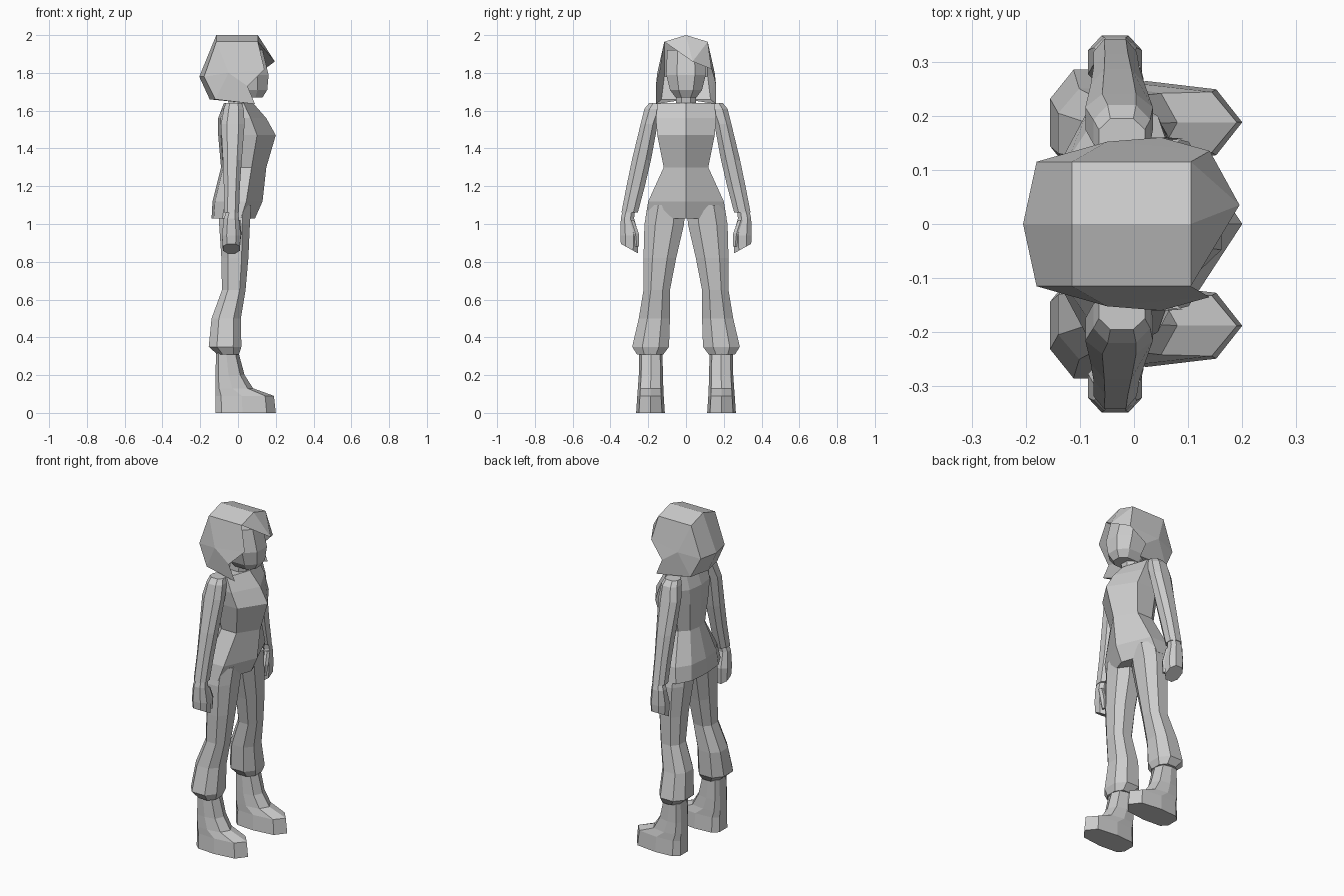
import bpy, bmesh

cube = bpy.data.objects.get("Cube")
if cube:
    bpy.data.objects.remove(cube, do_unlink=True)

grey = bpy.data.materials.new("plain_grey")
grey.use_nodes = True
COLOUR = (0.6, 0.6, 0.6, 1)
grey.diffuse_color = COLOUR
grey.node_tree.nodes["Principled BSDF"].inputs["Base Color"].default_value = COLOUR


def finish(name, bm):
    bmesh.ops.recalc_face_normals(bm, faces=bm.faces)
    mesh = bpy.data.meshes.new(name)
    bm.to_mesh(mesh)
    bm.free()
    mesh.materials.append(grey)
    obj = bpy.data.objects.new(name, mesh)
    bpy.context.collection.objects.link(obj)
    return obj


def loft(name, rings, shape, side=1, tilt=0):
    """Join rings of (z, back, front, inner y, outer y); tilt lowers the inner edge of the last ring."""
    bm = bmesh.new()
    loops = []
    for i, (z, x0, x1, y0, y1) in enumerate(rings):
        drop = tilt if i == len(rings) - 1 else 0
        loops.append([bm.verts.new(((x0 + x1 + u * (x1 - x0)) / 2,
                                    side * (y0 + y1 + v * (y1 - y0)) / 2,
                                    z + drop * v)) for u, v in shape])
    n = len(shape)
    for a, b in zip(loops, loops[1:]):
        for i in range(n):
            j = (i + 1) % n
            bm.faces.new((a[i], a[j], b[j], b[i]))
    bm.faces.new(loops[0])
    bm.faces.new(loops[-1])
    return finish(name, bm)


def symmetric(half):
    return half + [(u, -v) for u, v in reversed(half) if v]


OCTAGON = symmetric([(1, .45), (.5, 1), (-.5, 1), (-1, .45)])
HEXAGON = symmetric([(1, 0), (.45, 1), (-.5, 1), (-1, 0)])
TORSO = symmetric([(1, 0), (.35, 1), (-.5, 1), (-.9, .6), (-1, 0)])
FOOT = symmetric([(1, 0), (.7, .8), (-.1, 1), (-.8, .9), (-1, .5)])

# Tunic, neck and head
loft("tunic", [(z, back, front, -w, w) for z, back, front, w in (
    (1.03, -.14, .09, .215), (1.12, -.135, .13, .2), (1.3, -.09, .15, .118),
    (1.47, -.105, .2, .152), (1.56, -.105, .15, .16), (1.64, -.075, .08, .15))], TORSO)
loft("neck", [(1.58, -.06, .06, -.055, .055), (1.72, -.04, .08, -.05, .05)], OCTAGON)
loft("head", [(z, back, front, -w, w) for z, back, front, w in (
    (1.67, -.02, .13, .055), (1.71, -.05, .155, .085),
    (1.79, -.08, .162, .105), (1.92, -.08, .13, .1))], OCTAGON)

# Arms, hands, trouser legs and boots
for word, side in (("left", 1), ("right", -1)):
    loft(word + "_arm", [
        (1.64, -.065, .02, .12, .195), (1.61, -.075, .03, .12, .22),
        (1.53, -.09, .035, .15, .24), (1.34, -.08, .02, .185, .286),
        (1.2, -.075, .01, .218, .315), (1.06, -.075, .005, .255, .342)], OCTAGON, side)
    loft(word + "_hand", [
        (1.07, -.06, 0, .27, .335), (1.03, -.075, .005, .275, .345),
        (.94, -.085, .015, .25, .348), (.87, -.08, .01, .255, .345)], OCTAGON, side, .025)
    loft(word + "_thumb", [
        (1.02, -.02, .012, .275, .305), (.95, -.015, .018, .25, .285),
        (.88, -.015, .01, .25, .27)], HEXAGON, side)
    loft(word + "_trouser_leg", [
        (1.1, -.1, .07, .005, .2), (1, -.1, .063, .01, .22),
        (.82, -.088, .055, .052, .225), (.65, -.085, .04, .085, .225),
        (.5, -.14, .015, .085, .25), (.35, -.155, .018, .09, .285),
        (.31, -.11, .005, .12, .26)], OCTAGON, side)
    loft(word + "_boot", [
        (.33, -.115, 0, .125, .248), (.2, -.12, .035, .122, .25),
        (.13, -.12, .08, .12, .255), (.09, -.12, .19, .118, .258),
        (0, -.12, .2, .112, .264)], FOOT, side)

# Hair shell: mirrored outline points and the panels between them
points = {
    "crown_back": (-.115, 0, 2), "crown_front": (.105, 0, 2),
    "top_back": (-.115, .115, 1.965), "top_front": (.105, .115, 1.965),
    "nape_mid": (-.205, 0, 1.78), "nape_side": (-.18, .115, 1.78),
    "hem_mid": (-.15, 0, 1.66), "hem_side": (-.12, .13, 1.66),
    "temple": (-.05, .152, 1.8), "brow": (.14, .135, 1.82),
    "cheek": (.05, .16, 1.73), "tip": (.09, .158, 1.635)}
panels = ("crown_back crown_front top_front top_back", "crown_back top_back nape_side nape_mid",
          "nape_mid nape_side hem_side hem_mid", "top_back top_front brow temple",
          "top_back temple nape_side", "nape_side temple hem_side", "temple brow cheek",
          "temple cheek tip hem_side", "hem_mid hem_side tip")
bm = bmesh.new()
sides = []
for side in (1, -1):
    v = {k: bm.verts.new((x, y * side, z)) if y or side > 0 else sides[0][k]
         for k, (x, y, z) in points.items()}
    sides.append(v)
    for panel in panels:
        bm.faces.new([v[k] for k in panel.split()])

# Swept fringe, with its peak off centre
left, right = sides
peak = bm.verts.new((.195, .035, 1.86))
for a, b in ((left["crown_front"], left["top_front"]), (left["top_front"], left["brow"]),
             (right["top_front"], left["crown_front"]), (left["brow"], right["top_front"])):
    bm.faces.new((a, b, peak))
finish("hair", bm)
